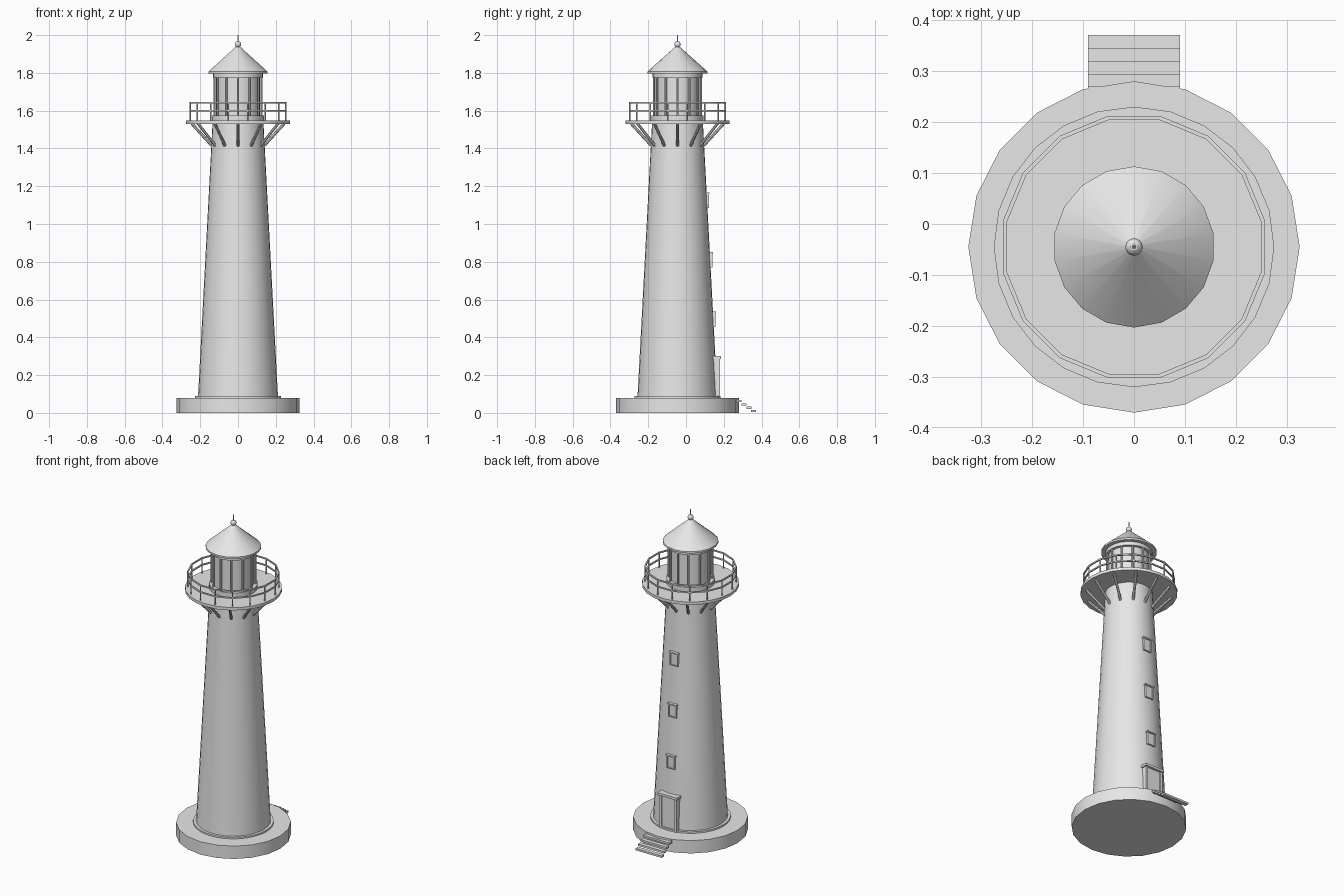
import bpy, bmesh
from math import pi, cos, sin
from mathutils import Vector, Matrix

cube = bpy.data.objects.get("Cube")
if cube:
    bpy.data.objects.remove(cube, do_unlink=True)

CY = -0.045          # tower axis in y
parts = []

grey = bpy.data.materials.new("plain_grey")
grey.use_nodes = True
grey.diffuse_color = (0.8, 0.8, 0.8, 1)
bsdf = next(n for n in grey.node_tree.nodes if n.type == 'BSDF_PRINCIPLED')
bsdf.inputs["Base Color"].default_value = (0.8, 0.8, 0.8, 1)


def finish(name, bm):
    bmesh.ops.recalc_face_normals(bm, faces=bm.faces)
    mesh = bpy.data.meshes.new(name)
    bm.to_mesh(mesh)
    bm.free()
    mesh.materials.append(grey)
    obj = bpy.data.objects.new(name, mesh)
    bpy.context.collection.objects.link(obj)
    parts.append(obj)
    return obj


def polar(r, a, z):
    return Vector((r * cos(a), CY + r * sin(a), z))


def lathe(name, profile, sides, turn=0.0, closed=False):
    """Spin a (radius, height) profile around the tower axis."""
    bm = bmesh.new()
    rings = [[bm.verts.new(polar(r, turn + 2 * pi * i / sides, z))
              for i in range(sides)] for r, z in profile]
    pairs = list(zip(rings, rings[1:]))
    if closed:
        pairs.append((rings[-1], rings[0]))
    for low, high in pairs:
        for i in range(sides):
            j = (i + 1) % sides
            bm.faces.new((low[i], low[j], high[j], high[i]))
    if not closed:
        bm.faces.new(rings[0])
        bm.faces.new(rings[-1])
    bmesh.ops.remove_doubles(bm, verts=bm.verts, dist=1e-5)
    return finish(name, bm)


def ring(name, r0, r1, z0, z1, sides, turn=0.0):
    return lathe(name, [(r0, z0), (r1, z0), (r1, z1), (r0, z1)], sides, turn, True)


def box(name, x0, x1, y0, y1, z0, z1):
    bm = bmesh.new()
    m = (Matrix.Translation(((x0 + x1) / 2, (y0 + y1) / 2, (z0 + z1) / 2))
         @ Matrix.Diagonal((x1 - x0, y1 - y0, z1 - z0, 1)))
    bmesh.ops.create_cube(bm, size=1, matrix=m)
    return finish(name, bm)


def rods(name, count, start, end, radius, turn=0.0, segments=8):
    """Radial array of rods between two (radius, height) points."""
    bm = bmesh.new()
    for i in range(count):
        a = turn + 2 * pi * i / count
        p, q = polar(start[0], a, start[1]), polar(end[0], a, end[1])
        d = q - p
        m = Matrix.Translation((p + q) / 2) @ d.to_track_quat('Z', 'Y').to_matrix().to_4x4()
        bmesh.ops.create_cone(bm, cap_ends=True, segments=segments, radius1=radius,
                              radius2=radius, depth=d.length, matrix=m)
    return finish(name, bm)


# Foundation and tapered tower in eight equal courses
Z0, Z1, R0, R1 = 0.08, 1.53, 0.212, 0.135


def wall(z):
    return R0 + (R1 - R0) * (z - Z0) / (Z1 - Z0)


lathe("foundation", [(0.325, 0), (0.325, 0.08)], 20)
lathe("tower_collar", [(0.228, 0.08), (0.228, 0.09)], 32)
levels = [Z0 + (Z1 - Z0) * i / 8 for i in range(9)]
lathe("tower", [(wall(z), z) for z in levels], 32)

# Gallery deck, braces and railing
lathe("gallery_deck", [(0.275, 1.53), (0.275, 1.548)], 24)
rods("deck_braces", 12, (0.138, 1.415), (0.245, 1.532), 0.008)
half = pi / 16
rods("railing_posts", 16, (0.258, 1.545), (0.258, 1.642), 0.004, half)
for label, z in (("middle", 1.60), ("top", 1.642)):
    ring(label + "_rail", 0.254, 0.262, z - 0.004, z + 0.004, 16, half)

# Lantern room
lathe("lantern_base", [(0.138, 1.548), (0.138, 1.575)], 24)
lathe("lantern_glass", [(0.116, 1.575), (0.116, 1.80)], 24)
rods("lantern_mullions", 12, (0.125, 1.57), (0.125, 1.785), 0.006)
ring("lantern_head_ring", 0.11, 0.133, 1.775, 1.80, 24)

# Roof with ball and spike
lathe("roof", [(0.158, 1.797), (0.158, 1.808), (0.012, 1.938)], 18, pi / 2)
lathe("finial_neck", [(0.011, 1.93), (0.011, 1.945)], 12)
ball = [(0.017 * sin(pi * k / 8), 1.951 - 0.017 * cos(pi * k / 8)) for k in range(1, 8)]
lathe("finial_ball", ball, 16)
lathe("finial_spike", [(0.004, 1.96), (0.002, 2.0)], 8)

# Back door with frame and lintel
box("door", -0.045, 0.045, 0.13, 0.171, 0.08, 0.285)
for side, s in (("left", 1), ("right", -1)):
    x0, x1 = sorted((s * 0.045, s * 0.06))
    box(side + "_door_jamb", x0, x1, 0.13, 0.179, 0.08, 0.285)
box("door_lintel", -0.067, 0.067, 0.12, 0.186, 0.285, 0.30)

# Back windows, each a pane with frame, lintel and sill
for n, z in enumerate((0.495, 0.81, 1.125), 1):
    name = "window_%d_" % n
    y = CY + wall(z)
    back, h = y - 0.03, 0.035
    box(name + "pane", -0.02, 0.02, back, y + 0.006, z - h, z + h)
    for side, s in (("left", 1), ("right", -1)):
        x0, x1 = sorted((s * 0.02, s * 0.027))
        box(name + side + "_frame", x0, x1, back, y + 0.011, z - h, z + h)
    box(name + "lintel", -0.031, 0.031, back, y + 0.014, z + h, z + h + 0.008)
    box(name + "sill", -0.027, 0.027, back, y + 0.011, z - h - 0.006, z - h)

# Open stair treads leading to the door
for i in range(4):
    y, z = 0.345 - 0.0255 * i, 0.004 + 0.0175 * i
    box("stair_tread_%d" % (i + 1), -0.09, 0.09, y, y + 0.026, z, z + 0.012)
box("stair_landing", -0.09, 0.09, 0.24, 0.27, 0.066, 0.078)

# Ground contact and smooth shading
bpy.ops.object.select_all(action='DESELECT')
for obj in parts:
    obj.select_set(True)
bpy.context.view_layer.objects.active = parts[0]
bpy.ops.object.shade_smooth_by_angle(angle=pi / 6)
